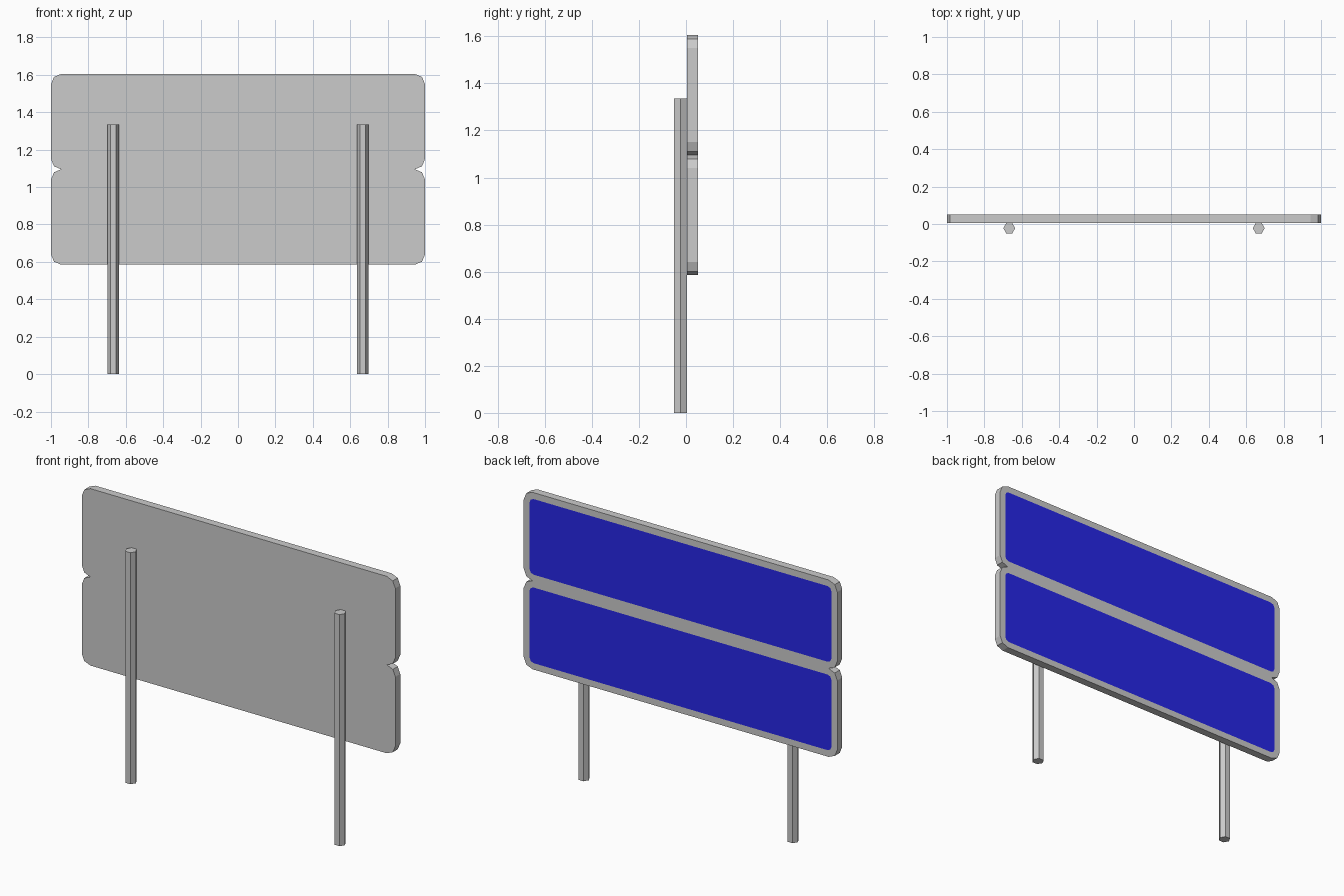
import bpy, bmesh
from math import cos, sin, pi

if "Cube" in bpy.data.objects:
    bpy.data.objects.remove(bpy.data.objects["Cube"])

HALF_W, BOTTOM, MIDDLE, TOP = 1.0, 0.585, 1.095, 1.605
RADIUS, BORDER = 0.055, 0.037
FRONT_Y, BACK_Y = 0.005, 0.05


def rounded_rect(z0, z1):
    """Outline with two-segment round corners, counter-clockwise in x/z."""
    points = []
    corners = [(1, z1 - RADIUS), (-1, z1 - RADIUS), (-1, z0 + RADIUS), (1, z0 + RADIUS)]
    for quarter, (side, cz) in enumerate(corners):
        for step in range(3):
            a = quarter * pi / 2 + step * pi / 4
            points.append((side * (HALF_W - RADIUS) + RADIUS * cos(a), cz + RADIUS * sin(a)))
    return points


# Sign board: two rounded panels joined along the middle, blue fields on the back
bm = bmesh.new()
back_faces = []
for z0, z1 in ((BOTTOM, MIDDLE), (MIDDLE, TOP)):
    outline = rounded_rect(z0, z1)
    front = [bm.verts.new((x, FRONT_Y, z)) for x, z in outline]
    back = [bm.verts.new((x, BACK_Y, z)) for x, z in outline]
    bm.faces.new(front)
    back_faces.append(bm.faces.new(back[::-1]))
    for i in range(len(outline)):
        j = (i + 1) % len(outline)
        # the shared seam has no wall
        if max(abs(outline[i][1] - MIDDLE), abs(outline[j][1] - MIDDLE)) > 1e-4:
            bm.faces.new((front[j], front[i], back[i], back[j]))
bm.normal_update()
bmesh.ops.inset_individual(bm, faces=back_faces, thickness=BORDER, use_even_offset=True)
for face in back_faces:
    face.material_index = 1
bmesh.ops.remove_doubles(bm, verts=bm.verts, dist=1e-4)
bmesh.ops.recalc_face_normals(bm, faces=bm.faces)

mesh = bpy.data.meshes.new("sign_board")
bm.to_mesh(mesh)
bm.free()
blue = bpy.data.materials.new("blue_field")
blue.diffuse_color = (0.02, 0.02, 0.8, 1)
blue.use_nodes = True
blue.node_tree.nodes["Principled BSDF"].inputs["Base Color"].default_value = blue.diffuse_color
mesh.materials.append(None)
mesh.materials.append(blue)
bpy.context.collection.objects.link(bpy.data.objects.new("sign_board", mesh))

# Hexagonal posts with a flat side against the board
POST_H, POST_R = 1.335, 0.0318
for name, x in (("left_post", -0.667), ("right_post", 0.667)):
    bpy.ops.mesh.primitive_cylinder_add(
        vertices=6, radius=POST_R, depth=POST_H,
        location=(x, FRONT_Y - POST_R * cos(pi / 6), POST_H / 2), rotation=(0, 0, pi / 2))
    bpy.context.object.name = name
